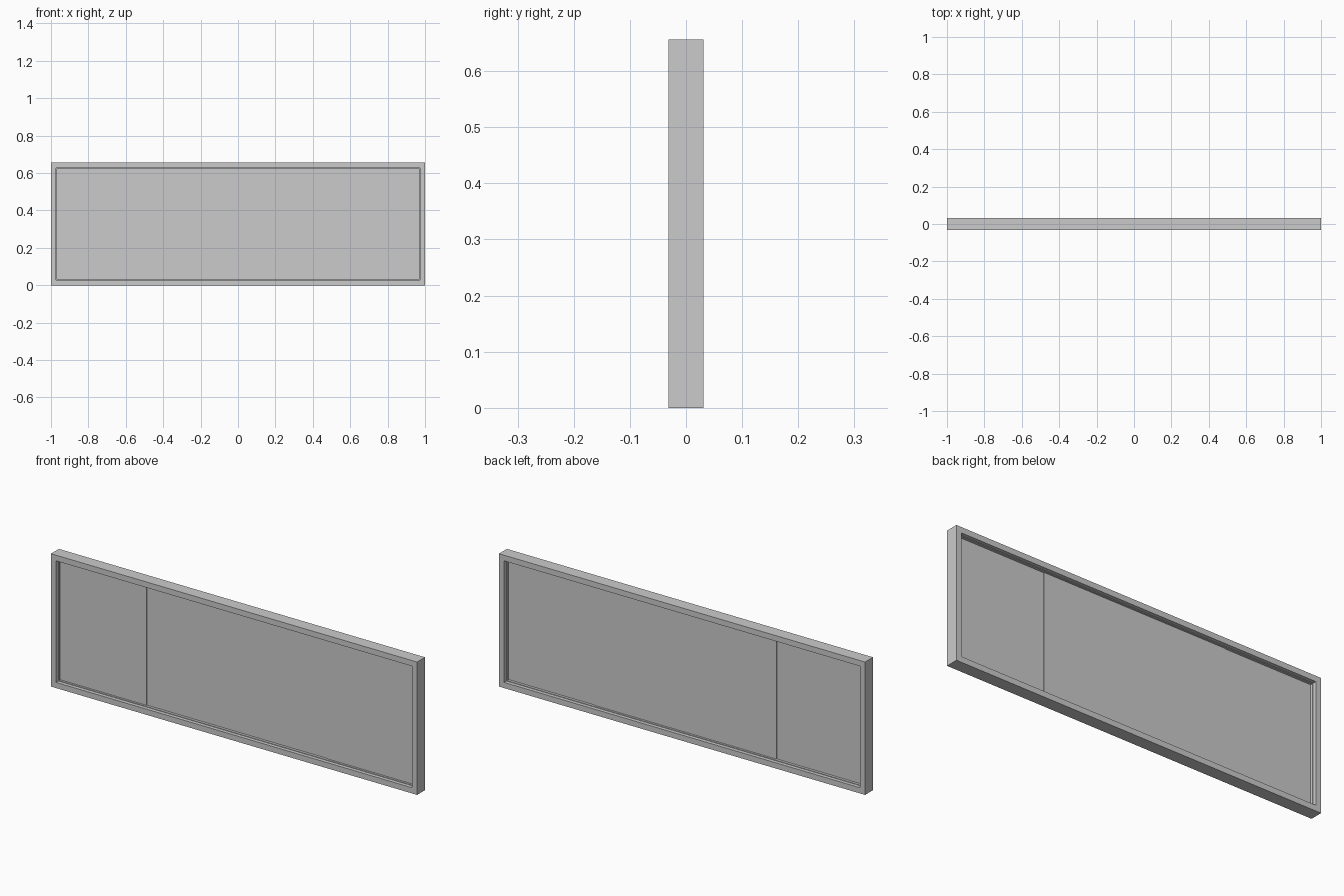
import bpy, bmesh

if "Cube" in bpy.data.objects:
    bpy.data.objects.remove(bpy.data.objects["Cube"])

W, H, D = 2.0, 0.656, 0.062   # overall size
B = 0.028                     # frame border
S = 0.003                     # bead width


def box(name, x0, x1, y0, y1, z0, z1):
    bm = bmesh.new()
    bmesh.ops.create_cube(bm, size=1)
    for v in bm.verts:
        v.co = ((x0 + x1) / 2 + v.co.x * (x1 - x0),
                (y0 + y1) / 2 + v.co.y * (y1 - y0),
                (z0 + z1) / 2 + v.co.z * (z1 - z0))
    me = bpy.data.meshes.new(name)
    bm.to_mesh(me)
    bm.free()
    ob = bpy.data.objects.new(name, me)
    bpy.context.collection.objects.link(ob)
    return ob


def ring(name, inset, width, depth):
    """Rectangular picture-frame ring standing in the xz plane."""
    bm = bmesh.new()
    loops = []
    for y in (-depth / 2, depth / 2):
        for i in (inset, inset + width):
            x, z0, z1 = W / 2 - i, i, H - i
            loops.append([bm.verts.new(p) for p in
                          ((-x, y, z0), (x, y, z0), (x, y, z1), (-x, y, z1))])
    fo, fi, bo, bi = loops
    for a, b in ((fo, fi), (fi, bi), (bi, bo), (bo, fo)):
        for k in range(4):
            n = (k + 1) % 4
            bm.faces.new((a[k], a[n], b[n], b[k]))
    bmesh.ops.recalc_face_normals(bm, faces=bm.faces)
    me = bpy.data.meshes.new(name)
    bm.to_mesh(me)
    bm.free()
    ob = bpy.data.objects.new(name, me)
    bpy.context.collection.objects.link(ob)
    return ob


# Outer frame and the slim glazing bead inside it
ring("outer_frame", 0, B, D)
ring("glazing_bead", B, S, 0.026)

# Four thin panes: outer pair on the front track, inner pair on the rear track
edge = W / 2 - B - S
P = 0.497
T = 0.0015
for i, (x0, x1, front) in enumerate(((-edge, -P, True), (-P, 0, False),
                                     (0, P, False), (P, edge, True))):
    y = -T if front else T
    box(f"sliding_pane_{i + 1}", x0, x1, y - T, y + T, B + S, H - B - S)
